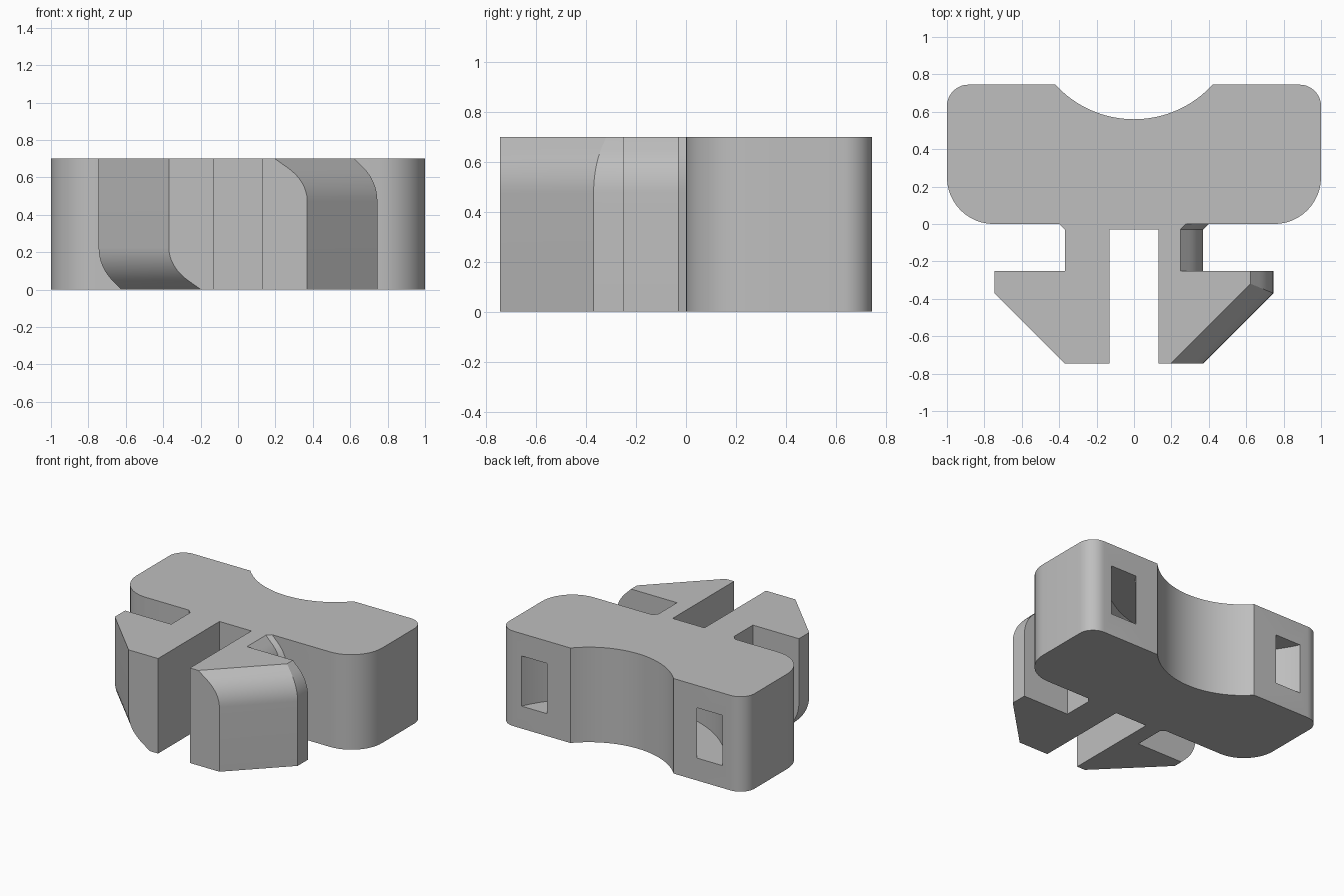
import bpy, bmesh
from math import sin, cos, pi, radians, tan, sqrt

cube = bpy.data.objects.get("Cube")
if cube:
    bpy.data.objects.remove(cube, do_unlink=True)

HEIGHT = 0.70
BACK = 0.745
HUB_Y = 1.13       # shared centre of the saddle and the strap channel

grey = bpy.data.materials.new("light_grey")
grey.use_nodes = True
colour = (0.52, 0.52, 0.52, 1)
grey.diffuse_color = colour
grey.node_tree.nodes["Principled BSDF"].inputs["Base Color"].default_value = colour


def arc(cx, cy, r, start, end, steps):
    """Points on an arc, angles in degrees."""
    angles = [radians(start + (end - start) * i / steps) for i in range(steps + 1)]
    return [(cx + r * cos(a), cy + r * sin(a)) for a in angles]


def loft(name, rings):
    """Solid through a stack of (z, outline) rings."""
    bm = bmesh.new()
    layers = [[bm.verts.new((x, y, z)) for x, y in pts] for z, pts in rings]
    n = len(layers[0])
    for low, high in zip(layers, layers[1:]):
        for i in range(n):
            j = (i + 1) % n
            bm.faces.new((low[i], low[j], high[j], high[i]))
    bm.faces.new(layers[0][::-1])
    bm.faces.new(layers[-1])
    bmesh.ops.recalc_face_normals(bm, faces=bm.faces)
    mesh = bpy.data.meshes.new(name)
    bm.to_mesh(mesh)
    bm.free()
    mesh.materials.append(grey)
    obj = bpy.data.objects.new(name, mesh)
    bpy.context.collection.objects.link(obj)
    return obj


def combine(target, other, operation):
    """Apply a boolean and remove the helper."""
    mod = target.modifiers.new(operation, "BOOLEAN")
    mod.operation = operation
    mod.solver = "EXACT"
    mod.object = other
    bpy.ops.object.select_all(action="DESELECT")
    bpy.context.view_layer.objects.active = target
    target.select_set(True)
    bpy.ops.object.modifier_apply(modifier=mod.name)
    bpy.data.objects.remove(other, do_unlink=True)


# Body: rounded block with a concave saddle in the back
front_r, back_r, saddle_r = 0.25, 0.115, 0.57
half = radians(42.5)
outline = (arc(1 - front_r, front_r, front_r, -90, 0, 12)
           + arc(1 - back_r, BACK - back_r, back_r, 0, 90, 10)
           + arc(0, HUB_Y, saddle_r, -42.5, -137.5, 32)
           + arc(back_r - 1, BACK - back_r, back_r, 90, 180, 10)
           + arc(front_r - 1, front_r, front_r, 180, 270, 12))
body = loft("clip_body", [(0, outline), (HEIGHT, outline)])

# Curved strap channel through the body, opening twice on the back
channel = arc(0, HUB_Y, 0.906, 195, 345, 64) + arc(0, HUB_Y, 0.721, 345, 195, 64)
cutter = loft("strap_channel", [(0.165, channel), (0.535, channel)])
cutter.hide_render = True
combine(body, cutter, "DIFFERENCE")

# Barbed prong: each point carries its inward shift per unit of edge rounding
prong = [((-0.05, 0.05), (0, 0)), ((-0.05, -0.03), (0, 0)),
         ((0.13, -0.03), (0, 0)), ((0.13, -BACK), (0, 0)),
         ((0.37, -BACK), (-sqrt(2), 0)), ((BACK, -0.37), (-1, tan(pi / 8))),
         ((BACK, -0.25), (-1, 0)), ((0.37, -0.25), (-1, 0)),
         ((0.37, -0.03), (-1, 0)), ((0.40, 0), (-1, 0)), ((0.40, 0.05), (-1, 0))]
round_r, inset = 0.25, 0.122
start_z = HEIGHT - inset + round_r * (1 - cos(pi / 4)) - round_r * sin(pi / 4)

# Vertical side, then an arc up to 45 degrees, then a straight bevel
steps = [(0, 0)]
for i in range(9):
    a = pi / 4 * i / 8
    steps.append((start_z + round_r * sin(a), round_r * (1 - cos(a))))
steps.append((HEIGHT, inset))
rings = [(z, [(x + d * sx, y + d * sy) for (x, y), (sx, sy) in prong])
         for z, d in steps]

# Left prong is rounded on top; the right one is the same turned upside down
for name, flip in (("left_prong", False), ("right_prong", True)):
    part = loft(name, rings)
    if flip:
        for v in part.data.vertices:
            v.co.x, v.co.z = -v.co.x, HEIGHT - v.co.z
    combine(body, part, "UNION")

bpy.ops.object.select_all(action="DESELECT")
body.select_set(True)
bpy.context.view_layer.objects.active = body
bpy.ops.object.shade_smooth_by_angle(angle=radians(20))
